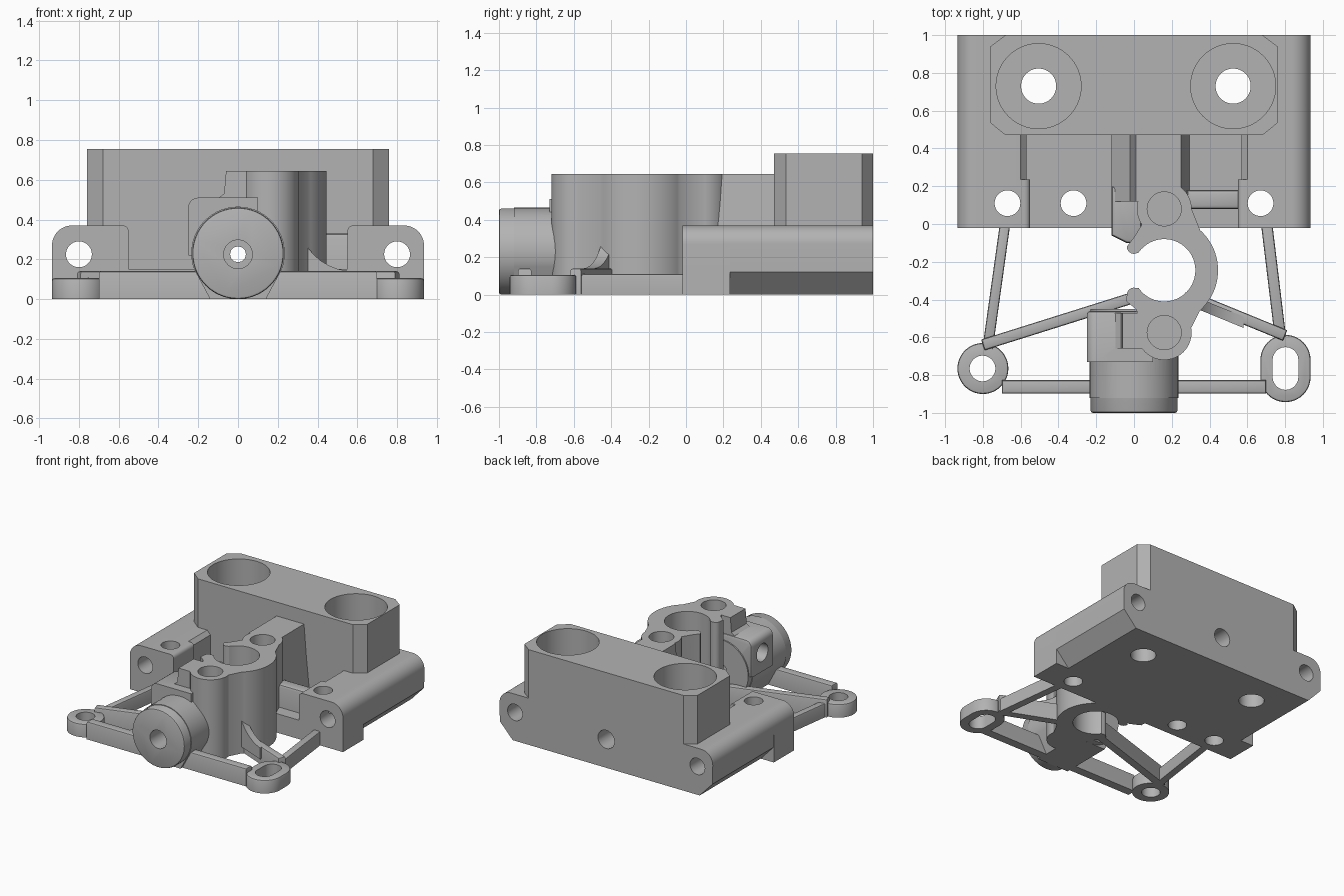
import bpy, bmesh
from math import cos, sin, radians, hypot

if "Cube" in bpy.data.objects:
    bpy.data.objects.remove(bpy.data.objects["Cube"])

GREY = (0.45, 0.45, 0.45, 1)
mat = bpy.data.materials.new("plain grey")
mat.use_nodes = True
mat.diffuse_color = GREY
mat.node_tree.nodes["Principled BSDF"].inputs["Base Color"].default_value = GREY
parts, cutters = [], []


def arc(cx, cy, r, a0, a1, n=12):
    steps = [radians(a0 + (a1 - a0) * i / n) for i in range(n + 1)]
    return [(cx + r * cos(a), cy + r * sin(a)) for a in steps]


def circle(cx, cy, r, n=48):
    return arc(cx, cy, r, 0, 360, n)[:-1]


def rect(x0, x1, y0, y1):
    return [(x0, y0), (x1, y0), (x1, y1), (x0, y1)]


def slot(cx, cy, r, half):
    return arc(cx, cy + half, r, 0, 180, 20) + arc(cx, cy - half, r, 180, 360, 20)


def prism(name, outline, lo, hi, axis="z", soft=0, keep=parts):
    """Extrude an outline along an axis; soft bevels the rim at the hi end."""
    place = {"z": lambda p, t: (p[0], p[1], t),
             "y": lambda p, t: (p[0], t, p[1]),
             "x": lambda p, t: (t, p[0], p[1])}[axis]
    bm = bmesh.new()
    a = [bm.verts.new(place(p, lo)) for p in outline]
    b = [bm.verts.new(place(p, hi)) for p in outline]
    bm.faces.new(a)
    cap = bm.faces.new(b)
    for i in range(len(a)):
        j = (i + 1) % len(a)
        bm.faces.new((a[i], a[j], b[j], b[i]))
    bmesh.ops.recalc_face_normals(bm, faces=bm.faces)
    if soft:
        bmesh.ops.bevel(bm, geom=list(cap.edges), offset=soft, segments=2,
                        profile=0.5, affect="EDGES")
    mesh = bpy.data.meshes.new(name)
    bm.to_mesh(mesh)
    bm.free()
    mesh.materials.append(mat)
    obj = bpy.data.objects.new(name, mesh)
    bpy.context.collection.objects.link(obj)
    keep.append(obj)
    return obj


def drill(outline, lo, hi, axis="z"):
    prism("hole_cutter", outline, lo, hi, axis, keep=cutters).hide_render = True


def strut(name, p, q, width, height):
    dx, dy = q[0] - p[0], q[1] - p[1]
    k = width / 2 / hypot(dx, dy)
    nx, ny = -dy * k, dx * k
    prism(name, [(p[0] + nx, p[1] + ny), (p[0] - nx, p[1] - ny),
                 (q[0] - nx, q[1] - ny), (q[0] + nx, q[1] + ny)],
          0, height, soft=0.012)


# Rear block with chamfered corners, and the floor in front of it
prism("rear_block", [(-0.68, 1), (-0.76, 0.94), (-0.76, 0.535), (-0.68, 0.47),
                     (0.68, 0.47), (0.76, 0.535), (0.76, 0.94), (0.68, 1)], 0, 0.755)
prism("base_plate", rect(-0.6, 0.6, -0.02, 0.5), 0, 0.15)

# Side rails with front lugs, mirrored
for s, side in ((-1, "right"), (1, "left")):
    def flip(pts):
        return [(s * x, z) for x, z in pts]
    top = arc(0.835, 0.27, 0.1, 0, 90)
    rail = [(0.57, 0), (0.82, 0), (0.933, 0.12)] + top + [(0.6, 0.37), (0.57, 0.34)]
    lug = [(0.55, 0), (0.935, 0)] + top + arc(0.58, 0.34, 0.03, 90, 180, 5)
    prism(side + "_rail", flip(rail), 0.2, 1, "y")
    prism(side + "_lug", flip(lug), -0.02, 0.235, "y")
    drill(circle(s * 0.8, 0.225, 0.065), -0.1, 1.1, "y")
    drill(circle(s * 0.67, 0.11, 0.068), -0.1, 0.5)
prism("lug_web", rect(0.28, 0.58, 0.08, 0.18), 0.1, 0.33, soft=0.02)
drill(circle(-0.32, 0.11, 0.068), -0.1, 0.3)

# Stepped vertical bores in the rear block
for x in (-0.505, 0.525):
    drill(circle(x, 0.73, 0.225, 64), 0.4, 0.9)
    drill(circle(x, 0.73, 0.093), -0.1, 0.5)

# Open clamp ring with a boss at each end
clamp = (arc(0.16, 0.08, 0.145, 215, 0, 24)
         + arc(0.16, -0.245, 0.285, 48, -48, 24)
         + arc(0.16, -0.575, 0.145, 10, -210, 24)
         + [(0.01, -0.45), (-0.04, -0.41)] + arc(0, -0.375, 0.038, 180, 80, 6)
         + arc(0.16, -0.245, 0.165, -145, 145, 40)
         + arc(0, -0.12, 0.038, -80, -180, 6) + [(0.0, -0.07)])
prism("clamp_ring", clamp, 0, 0.645)
for y in (0.08, -0.575):
    drill(circle(0.16, y, 0.09), 0.35, 0.8)

# Rib tying the clamp to the rear block, and the low shoulder beside it
prism("clamp_rib", [(-0.12, 0), (0.31, 0), (0.27, 0.4), (0.25, 0.645),
                    (0.01, 0.645), (-0.02, 0.4), (-0.12, 0.3)], 0.12, 0.5, "y")
prism("clamp_shoulder", [(-0.12, 0.2), (-0.12, -0.06), (-0.04, -0.1), (0.04, -0.1),
                         (0.04, 0.2)], 0, 0.32, soft=0.02)

# Front spigot, its foot and the side port housing
prism("front_spigot", circle(0, 0.23, 0.23, 64), -0.45, -1, "y", soft=0.012)
prism("spigot_foot", [(-0.14, 0), (0.14, 0)] + arc(0, 0.23, 0.235, -20, 200, 32),
      -0.92, -0.5, "y")
prism("port_housing", arc(-0.2, 0.46, 0.05, 180, 90, 5) + [(0.1, 0.51), (0.1, 0.12), (-0.25, 0.22)],
      -0.73, -0.46, "y", soft=0.02)
prism("port_fillet", [(-0.06, 0.645), (0.12, 0.645), (0.12, 0.5), (-0.11, 0.5),
                      (-0.07, 0.53)], -0.66, -0.47, "y")
drill(circle(-0.6, 0.37, 0.07), -0.4, 0.0, "x")

# Long central bore, wider at both ends
drill(circle(0, 0.225, 0.04, 12), -1.1, 1.1, "y")
drill(circle(0, 0.225, 0.072), -1.1, -0.8, "y")
drill(circle(0, 0.225, 0.072), 0.8, 1.1, "y")

# Mounting eyes at the front corners
prism("round_eye", circle(-0.8, -0.765, 0.135), 0, 0.105, soft=0.012)
prism("slotted_eye", slot(0.802, -0.765, 0.133, 0.045), 0, 0.105, soft=0.012)
drill(circle(-0.802, -0.765, 0.068), -0.1, 0.3)
drill(slot(0.802, -0.765, 0.068, 0.045), -0.1, 0.3)

# Struts linking the eyes to the body
strut("right_front_bar", (-0.7, -0.862), (-0.1, -0.862), 0.07, 0.14)
strut("left_front_bar", (0.7, -0.862), (0.1, -0.862), 0.07, 0.14)
strut("right_side_strut", (-0.775, -0.66), (-0.68, 0.02), 0.055, 0.11)
strut("left_side_strut", (0.775, -0.6), (0.7, 0.02), 0.06, 0.11)
strut("right_brace", (-0.8, -0.64), (-0.02, -0.395), 0.06, 0.14)
strut("left_brace", (0.8, -0.59), (0.36, -0.41), 0.06, 0.14)

# Curved gusset running down from the clamp ring onto the brace
curve = arc(0.58, 0.42, 0.28, 180, 270, 10)
gusset = prism("brace_gusset", [(0.27, 0.05), (0.27, 0.42)] + curve + [(0.58, 0.05)],
               -0.03, 0.03, "y")
for v in gusset.data.vertices:
    v.co.y += -0.43 - (v.co.x - 0.36) * 0.41


# Cut each hole from every part it crosses, then shade
def bounds(obj):
    return [(min(c), max(c)) for c in zip(*(v.co for v in obj.data.vertices))]


def overlap(a, b):
    return all(p[0] < q[1] and q[0] < p[1] for p, q in zip(bounds(a), bounds(b)))


for part in parts:
    for cutter in cutters:
        if overlap(part, cutter):
            mod = part.modifiers.new("hole", "BOOLEAN")
            mod.operation = "DIFFERENCE"
            mod.solver = "EXACT"
            mod.object = cutter
bpy.context.view_layer.update()
graph = bpy.context.evaluated_depsgraph_get()
finished = [bpy.data.meshes.new_from_object(p.evaluated_get(graph)) for p in parts]
for part, mesh in zip(parts, finished):
    part.modifiers.clear()
    part.data = mesh
for cutter in cutters:
    bpy.data.objects.remove(cutter)
bpy.ops.object.select_all(action="DESELECT")
for part in parts:
    part.select_set(True)
bpy.context.view_layer.objects.active = parts[0]
bpy.ops.object.shade_smooth_by_angle(angle=radians(30))
